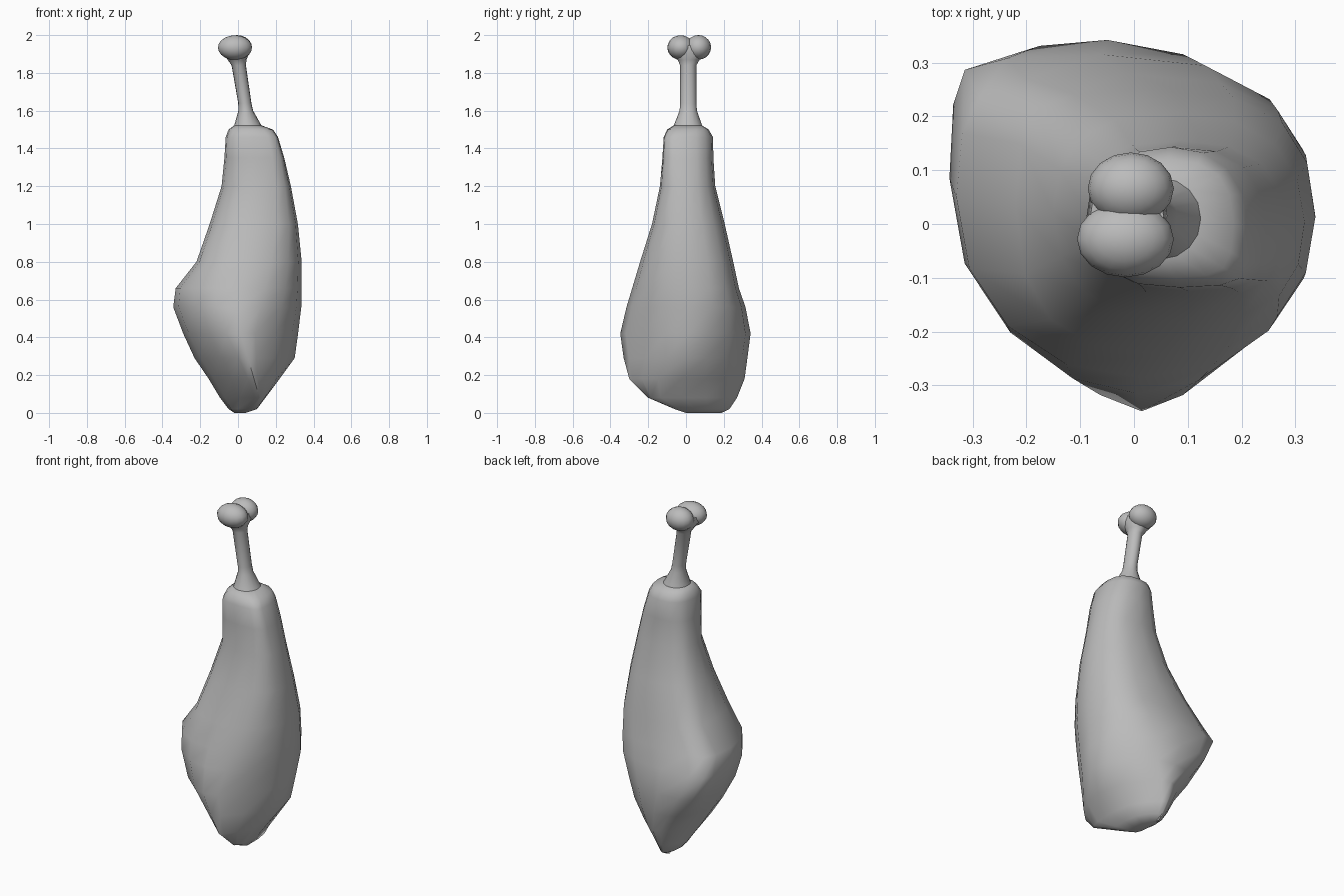
import bpy, bmesh
from math import sin, cos, tau, radians, hypot
from mathutils import Vector

cube = bpy.data.objects.get("Cube")
if cube:
    bpy.data.objects.remove(cube)

grey = bpy.data.materials.new("plain_grey")
grey.use_nodes = True
grey.diffuse_color = (0.5, 0.5, 0.5, 1)
grey.node_tree.nodes["Principled BSDF"].inputs["Base Color"].default_value = (0.5, 0.5, 0.5, 1)

SIDES = 8
DIRECTIONS = [Vector((cos(tau * i / SIDES), sin(tau * i / SIDES))) for i in range(SIDES)]


def corner(a, b, reach_a, reach_b):
    """Meeting point of the two tangent lines at the given reaches."""
    det = a.x * b.y - a.y * b.x
    return Vector((reach_a * b.y - reach_b * a.y, reach_b * a.x - reach_a * b.x)) / det


def section(z, reaches):
    """Rounded outline touching eight tangent lines around the z axis."""
    corners = [corner(DIRECTIONS[i - 1], DIRECTIONS[i], reaches[i - 1], reaches[i])
               for i in range(SIDES)]
    points = []
    for i, c in enumerate(corners):
        before = (corners[i - 1] + c) / 2
        after = (c + corners[(i + 1) % SIDES]) / 2
        points += [before, (before + after) / 4 + c / 2]
    return [(p.x, p.y, z) for p in points]


def oval(x, y, rx, ry):
    """Tangent reaches of an ellipse."""
    return [d.dot(Vector((x, y))) + hypot(rx * d.x, ry * d.y) for d in DIRECTIONS]


def finish(obj):
    obj.data.materials.append(grey)
    bpy.ops.object.select_all(action='DESELECT')
    obj.select_set(True)
    bpy.context.view_layer.objects.active = obj
    bpy.ops.object.shade_smooth_by_angle(angle=radians(65))


def loft(name, rings):
    bm = bmesh.new()
    loops = [[bm.verts.new(p) for p in section(z, reaches)] for z, reaches in rings]
    for a, b in zip(loops, loops[1:]):
        for i in range(len(a)):
            j = (i + 1) % len(a)
            bm.faces.new((a[i], a[j], b[j], b[i]))
    bm.faces.new(loops[0][::-1])
    bm.faces.new(loops[-1])
    mesh = bpy.data.meshes.new(name)
    bm.to_mesh(mesh)
    bm.free()
    obj = bpy.data.objects.new(name, mesh)
    bpy.context.collection.objects.link(obj)
    finish(obj)


# Meat: leaning base ridge, slanted left cut, broad belly, tapering shoulder.
# Each ring: height, then reaches counter-clockwise from +x.
collar = (1.522, oval(.052, .01, .072, .075))
loft("meat", [
    (0, (.04, .11, .19, .13, .02, -.01, 0, .03)),
    (.02, (.1, .165, .23, .17, .05, .01, .06, .11)),
    (.08, (.145, .19, .27, .2, .095, .06, .2, .22)),
    (.18, (.22, .24, .31, .24, .155, .155, .3, .275)),
    (.29, (.3, .285, .325, .305, .23, .21, .33, .285)),
    (.42, (.318, .315, .342, .385, .29, .28, .348, .3)),
    (.56, (.335, .342, .315, .425, .343, .305, .315, .312)),
    (.66, (.337, .338, .28, .37, .33, .3, .285, .317)),
    (.8, (.337, .328, .25, .28, .22, .235, .243, .31)),
    (1, (.317, .29, .205, .185, .15, .155, .18, .285)),
    (1.2, (.28, .247, .155, .125, .087, .092, .138, .25)),
    (1.35, (.245, .22, .145, .108, .072, .09, .125, .232)),
    (1.46, (.212, .195, .143, .098, .065, .09, .118, .21)),
    (1.5, (.185, .175, .12, .085, .05, .065, .1, .175)),
    collar,
])

# Bone: flares out of the shoulder, leans slightly, widens under the knuckle
loft("bone_shaft", [
    collar,
    (1.6, oval(.041, .012, .039, .046)),
    (1.64, oval(.036, .012, .035, .043)),
    (1.84, oval(.004, .012, .038, .043)),
    (1.87, oval(-.005, .014, .05, .058)),
    (1.91, oval(-.013, .015, .075, .095)),
    (1.945, oval(-.013, .015, .068, .08)),
])

# Paired knuckle lobes at the bone end
for name, loc, size in (("front_knuckle", (-.016, -.028, 1.934), (.09, .071, .065)),
                        ("back_knuckle", (-.006, .066, 1.935), (.08, .067, .065))):
    bpy.ops.mesh.primitive_uv_sphere_add(segments=16, ring_count=10, radius=1, location=loc)
    lobe = bpy.context.object
    lobe.name = name
    lobe.scale = size
    bpy.ops.object.transform_apply(location=False, rotation=False, scale=True)
    finish(lobe)
